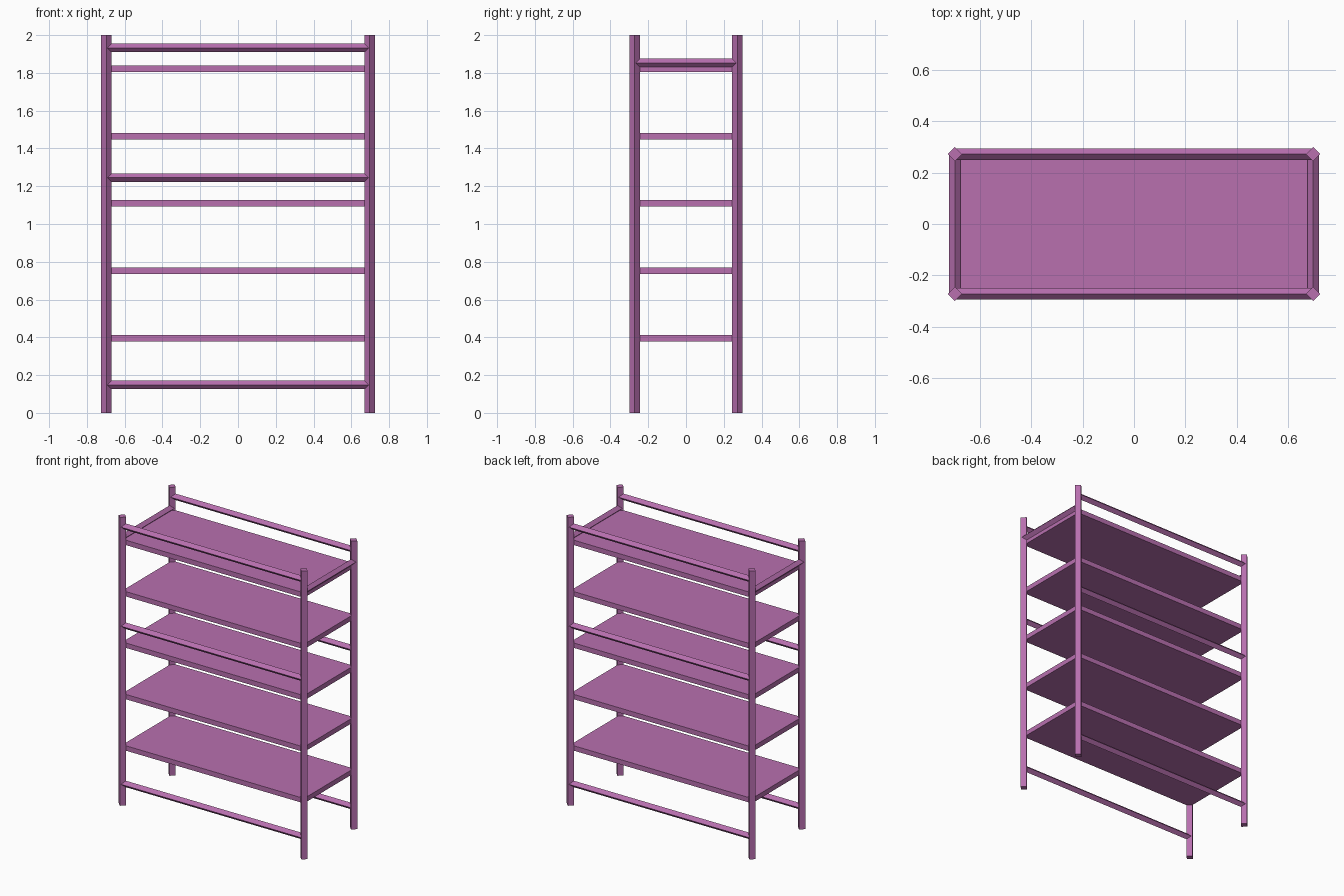
import bpy
from math import pi

if "Cube" in bpy.data.objects:
    bpy.data.objects.remove(bpy.data.objects["Cube"])

PX, PY = 0.697, 0.272      # post centres
POST_R, RAIL_R = 0.028, 0.0225

mat = bpy.data.materials.new("purple_paint")
mat.diffuse_color = (0.48, 0.16, 0.43, 1)
mat.use_nodes = True
mat.node_tree.nodes["Principled BSDF"].inputs["Base Color"].default_value = mat.diffuse_color


def finish(name):
    ob = bpy.context.object
    ob.name = name
    ob.data.materials.append(mat)
    return ob


def bar(name, radius, length, loc, rot=(0, 0, 0)):
    """Four-sided bar with its corners pointing along the axes."""
    bpy.ops.mesh.primitive_cylinder_add(vertices=4, radius=radius, depth=length,
                                        location=loc, rotation=rot)
    return finish(name)


# Corner posts
for sx, side in ((-1, "left"), (1, "right")):
    for sy, face in ((-1, "front"), (1, "back")):
        bar(f"{face}_{side}_post", POST_R, 2.0, (sx * PX, sy * PY, 1.0))

# Long rails, front and back
for sy, face in ((-1, "front"), (1, "back")):
    for z, level in ((0.148, "bottom"), (1.245, "middle"), (1.932, "top")):
        bar(f"{face}_{level}_rail", RAIL_R, 2 * PX, (0, sy * PY, z), (0, pi / 2, 0))

# Short rails at the ends of the top shelf
for sx, side in ((-1, "left"), (1, "right")):
    bar(f"{side}_end_rail", RAIL_R, 2 * PY, (sx * PX, 0, 1.853), (pi / 2, 0, 0))

# Shelves
for i in range(5):
    bpy.ops.mesh.primitive_cube_add(size=1, location=(0, 0, 0.396 + i * 0.3565))
    shelf = finish(f"shelf_{i + 1}")
    shelf.scale = (2 * PX, 2 * PY, 0.034)
